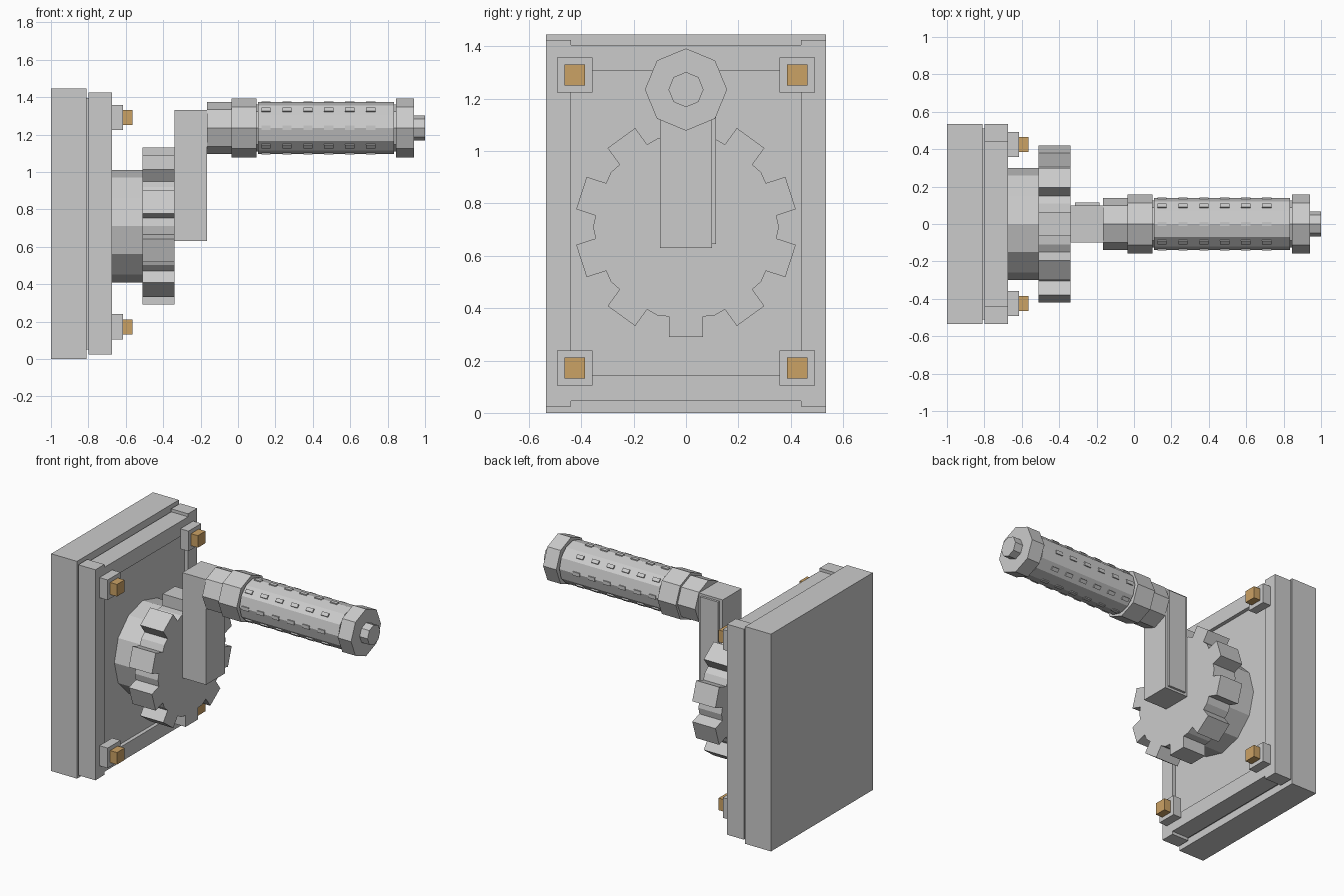
import bpy, bmesh
from math import pi, cos, sin, radians
from mathutils import Matrix, Vector

cube = bpy.data.objects.get("Cube")
if cube:
    bpy.data.objects.remove(cube)


def material(name, color):
    m = bpy.data.materials.new(name)
    m.use_nodes = True
    m.diffuse_color = color
    m.node_tree.nodes["Principled BSDF"].inputs["Base Color"].default_value = color
    return m


GREY = material("light grey metal", (0.6, 0.6, 0.6, 1))
GOLD = material("brass", (0.6, 0.36, 0.13, 1))


def finish(name, bm, mat):
    bmesh.ops.recalc_face_normals(bm, faces=bm.faces)
    mesh = bpy.data.meshes.new(name)
    bm.to_mesh(mesh)
    bm.free()
    mesh.materials.append(mat)
    obj = bpy.data.objects.new(name, mesh)
    bpy.context.collection.objects.link(obj)
    return obj


def add_box(bm, x, y, z, turn=Matrix()):
    """Box from (low, high) ranges, optionally transformed."""
    size = Matrix.Diagonal((x[1] - x[0], y[1] - y[0], z[1] - z[0], 1))
    mid = Matrix.Translation([sum(r) / 2 for r in (x, y, z)])
    bmesh.ops.create_cube(bm, size=1, matrix=turn @ mid @ size)


def box(name, x, y, z, mat=GREY):
    bm = bmesh.new()
    add_box(bm, x, y, z)
    return finish(name, bm, mat)


def prism(name, outline, x, mat=GREY):
    """Extrude a (y, z) outline along x."""
    bm = bmesh.new()
    face = bm.faces.new([bm.verts.new((x[0], y, z)) for y, z in outline])
    out = bmesh.ops.extrude_face_region(bm, geom=[face])
    tops = [v for v in out["geom"] if isinstance(v, bmesh.types.BMVert)]
    bmesh.ops.translate(bm, verts=tops, vec=(x[1] - x[0], 0, 0))
    return finish(name, bm, mat)


def disc(name, sides, radius, x, z):
    ring = [2 * pi * i / sides for i in range(sides)]
    return prism(name, [(radius * cos(a), z + radius * sin(a)) for a in ring], x)


# Wall plate, inner panel and raised frame
box("back_plate", (-1, -0.81), (-0.535, 0.535), (0, 1.445))
box("inner_panel", (-0.82, -0.7), (-0.51, 0.51), (0.05, 1.395))
for side, s in (("left", 1), ("right", -1)):
    box("frame_post_" + side, (-0.8, -0.675), sorted((s * 0.44, s * 0.535)), (0.025, 1.425))
box("frame_bar_top", (-0.8, -0.675), (-0.44, 0.44), (1.305, 1.405))
box("frame_bar_bottom", (-0.8, -0.675), (-0.44, 0.44), (0.145 - 0.1, 0.145))

# Corner bolts
for level, z in (("bottom", 0.172), ("top", 1.29)):
    for side, y in (("left", 0.425), ("right", -0.425)):
        def square(r):
            return (y - r, y + r), (z - r, z + r)
        box(f"bolt_pad_{level}_{side}", (-0.675, -0.615), *square(0.067))
        box(f"bolt_head_{level}_{side}", (-0.615, -0.565), *square(0.04), GOLD)

# Hub and gear, with the teeth and gaps in one outline
GEAR_Z = 0.71
disc("gear_hub", 12, 0.3, (-0.7, -0.51), GEAR_Z)
outline = []
for i in range(10):
    a = radians(18 + 36 * i)
    out, side = Vector((cos(a), sin(a))), Vector((-sin(a), cos(a)))
    for r, w in ((0.342, -0.065), (0.42, -0.065), (0.42, 0.065), (0.342, 0.065)):
        outline.append(out * r + side * w)
    gap = a + radians(18)
    outline.append(Vector((cos(gap), sin(gap))) * 0.355)
prism("gear", [(p.x, p.y + GEAR_Z) for p in outline], (-0.51, -0.34))

# Crank arm with a raised cover on one side
box("crank_arm", (-0.34, -0.165), (-0.1, 0.1), (0.63, 1.33))
box("crank_arm_cover", (-0.315, -0.185), (0.1, 0.115), (0.645, 1.315))

# Handle, stacked along x
GRIP_Z = 1.235
for name, sides, radius, x in (
    ("handle_socket", 8, 0.14, (-0.165, -0.035)),
    ("handle_collar", 8, 0.157, (-0.035, 0.1)),
    ("handle_core", 8, 0.125, (0.1, 0.845)),
    ("handle_grip", 12, 0.138, (0.108, 0.835)),
    ("handle_end_cap", 8, 0.157, (0.845, 0.942)),
    ("handle_tip", 8, 0.067, (0.942, 1)),
):
    disc(name, sides, radius, x, GRIP_Z)

# Small raised ridges around the grip
bm = bmesh.new()
for i in range(8):
    turn = Matrix.Translation((0, 0, GRIP_Z)) @ Matrix.Rotation(i * pi / 4, 4, "X")
    for k in range(6):
        x = 0.125 + 0.112 * k
        add_box(bm, (x, x + 0.05), (-0.012, 0.012), (0.12, 0.142), turn)
finish("grip_ridges", bm, GREY)
